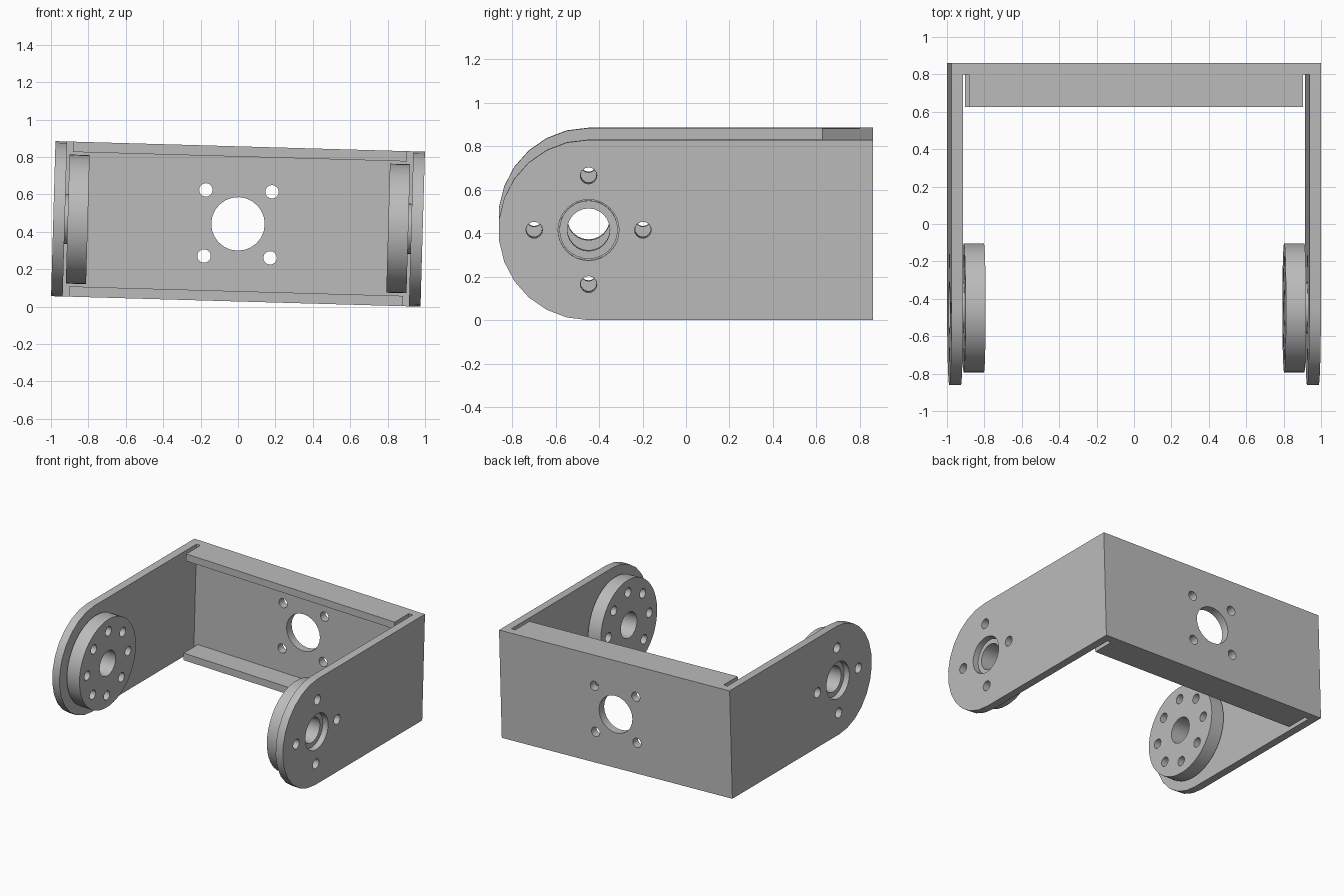
import bpy, bmesh
from math import radians, sin, cos, pi, tau
from mathutils import Matrix, Vector

cube = bpy.data.objects.get("Cube")
if cube:
    bpy.data.objects.remove(cube, do_unlink=True)

# Single grey finish
grey = bpy.data.materials.new("plain_grey")
grey.use_nodes = True
colour = (0.5, 0.5, 0.5, 1)
grey.diffuse_color = colour
grey.node_tree.nodes["Principled BSDF"].inputs["Base Color"].default_value = colour

WIDTH, HEIGHT, BACK = 1.976, 0.829, 0.86
WALL = 0.062
PIVOT = -0.448                  # y of the arm pivot
IN = WIDTH / 2 - WALL           # inner face of an arm
TILT = Matrix.Translation((0, 0, 0.4425)) @ Matrix.Rotation(radians(1.63), 4, "Y")


def axes(u, v, w):
    return Matrix((u, v, w)).transposed().to_4x4()


X, Y, Z = Vector((1, 0, 0)), Vector((0, 1, 0)), Vector((0, 0, 1))
SIDE, FRONT, TOP = axes(Y, Z, X), axes(X, Z, -Y), axes(X, Y, Z)


def circle(cu, cv, r, n=24):
    return [(cu + r * cos(tau * i / n), cv + r * sin(tau * i / n)) for i in range(n)]


def ring_of_holes(cu, cv, radius, r, count, start=0):
    return [circle(cu + radius * cos(start + tau * i / count),
                   cv + radius * sin(start + tau * i / count), r, 16) for i in range(count)]


def rect(u0, u1, v0, v1):
    return [(u0, v0), (u1, v0), (u1, v1), (u0, v1)]


def plate(name, loops, thickness, plane, centre):
    """Extrude a flat outline with holes (first loop is the outline)."""
    curve = bpy.data.curves.new(name, "CURVE")
    curve.dimensions = "2D"
    curve.fill_mode = "BOTH"
    curve.extrude = thickness / 2
    for loop in loops:
        spline = curve.splines.new("POLY")
        spline.points.add(len(loop) - 1)
        for point, (u, v) in zip(spline.points, loop):
            point.co = (u, v, 0, 1)
        spline.use_cyclic_u = True
    helper = bpy.data.objects.new(name + "_outline", curve)
    bpy.context.collection.objects.link(helper)
    bpy.context.view_layer.update()
    mesh = bpy.data.meshes.new_from_object(
        helper.evaluated_get(bpy.context.evaluated_depsgraph_get()))
    bpy.data.objects.remove(helper, do_unlink=True)
    bm = bmesh.new()
    bm.from_mesh(mesh)
    bmesh.ops.remove_doubles(bm, verts=bm.verts, dist=0.0001)
    bmesh.ops.recalc_face_normals(bm, faces=bm.faces)
    bm.to_mesh(mesh)
    bm.free()
    mesh.shade_smooth()
    mesh.set_sharp_from_angle(angle=radians(30))
    mesh.materials.clear()
    mesh.materials.append(grey)
    obj = bpy.data.objects.new(name, mesh)
    bpy.context.collection.objects.link(obj)
    obj.matrix_world = TILT @ Matrix.Translation(centre) @ plane
    return obj


# Arms with rounded ends, plus a horn disc and its hub on the inside of each
half = HEIGHT / 2
STEPS = 13
arm_outline = [(BACK, -half), (BACK, half)] + [
    (PIVOT + half * cos(pi / 2 + pi * i / STEPS), half * sin(pi / 2 + pi * i / STEPS))
    for i in range(STEPS + 1)]
for side, s in (("left", 1), ("right", -1)):
    plate(side + "_arm",
          [arm_outline, circle(PIVOT, 0, 0.14, 32)] + ring_of_holes(PIVOT, 0, 0.25, 0.038, 4),
          WALL, SIDE, (s * (IN + WALL / 2), 0, 0))
    plate(side + "_horn_disc",
          [circle(PIVOT, 0, 0.345, 48), circle(PIVOT, 0, 0.098)]
          + ring_of_holes(PIVOT, 0, 0.25, 0.036, 8),
          0.108, SIDE, (s * 0.857, 0, 0))
    plate(side + "_horn_hub", [circle(PIVOT, 0, 0.134, 32), circle(PIVOT, 0, 0.098)],
          0.036, SIDE, (s * 0.929, 0, 0))

# Back plate with a centre opening and four screw holes
plate("back_plate",
      [rect(-IN, IN, -half, half), circle(0, 0, 0.143)]
      + ring_of_holes(0, 0, 0.25, 0.036, 4, pi / 4),
      WALL, FRONT, (0, BACK - WALL / 2, 0))

# Stiffening flanges along the top and bottom of the back plate
FLANGE = 0.055
for name, s in (("top_flange", 1), ("bottom_flange", -1)):
    plate(name, [rect(-0.893, 0.893, 0.625, BACK - WALL)], FLANGE, TOP,
          (0, 0, s * (half - FLANGE / 2)))
